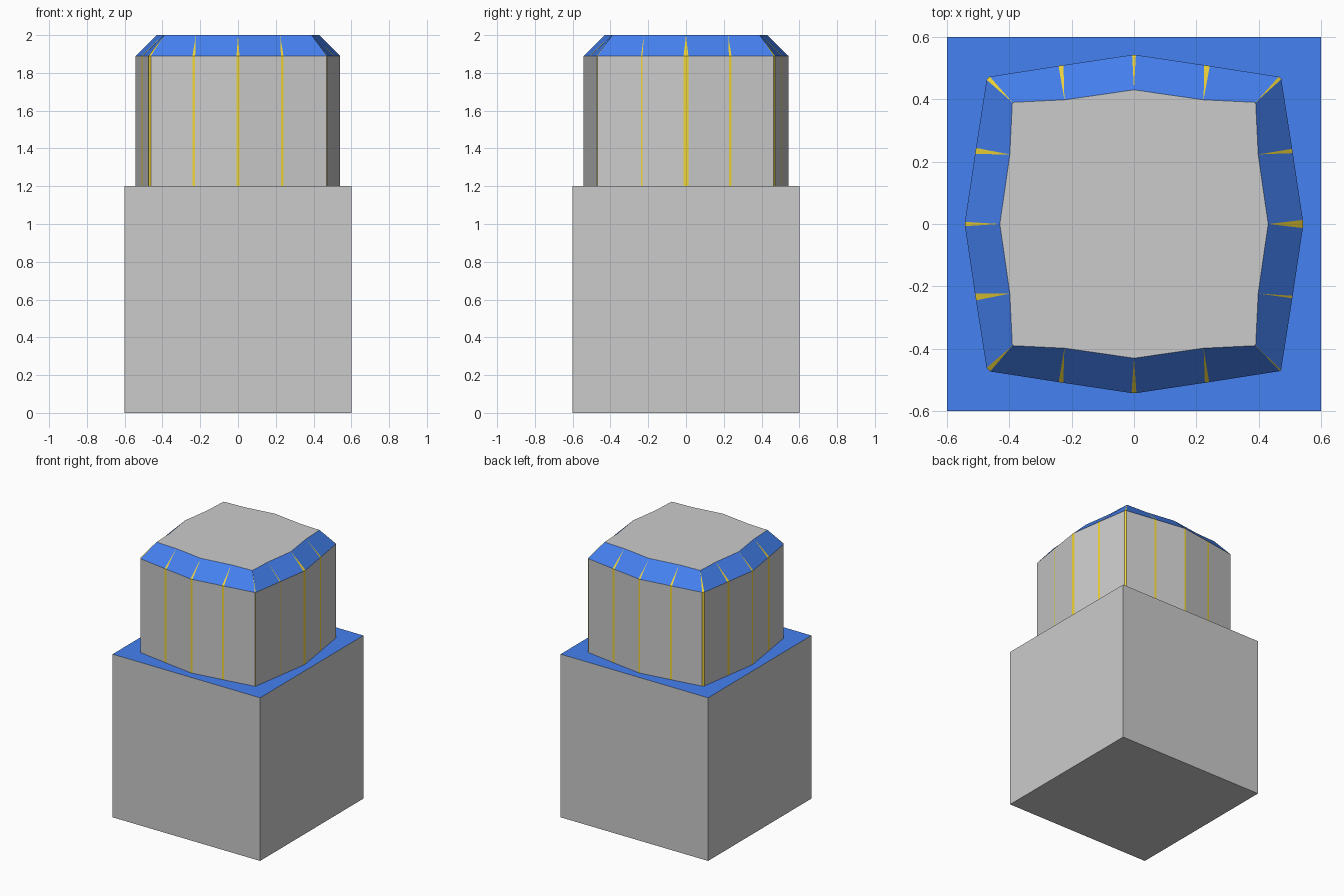
import bpy
from mathutils import Vector

if "Cube" in bpy.data.objects:
    bpy.data.objects.remove(bpy.data.objects["Cube"])

BLUE = (0.06, 0.22, 0.88, 1)
YELLOW = (0.86, 0.66, 0.04, 1)


def make(name, polys, color=None):
    """Mesh object from a list of polygons, with shared points welded by index."""
    index, verts, faces = {}, [], []
    for poly in polys:
        face = []
        for p in poly:
            key = tuple(round(c, 5) for c in p)
            if key not in index:
                index[key] = len(verts)
                verts.append(key)
            face.append(index[key])
        faces.append(face)
    me = bpy.data.meshes.new(name)
    me.from_pydata(verts, [], faces)
    me.update()
    ob = bpy.data.objects.new(name, me)
    bpy.context.collection.objects.link(ob)
    if color:
        mat = bpy.data.materials.new(name + "_colour")
        mat.diffuse_color = color
        mat.use_nodes = True
        mat.node_tree.nodes["Principled BSDF"].inputs["Base Color"].default_value = mat.diffuse_color
        me.materials.append(mat)
    return ob


def loop(quarter):
    """Repeat a quarter outline four times around z (counter-clockwise)."""
    pts = list(quarter)
    for _ in range(3):
        quarter = [(-y, x) for x, y in quarter]
        pts += quarter
    return [Vector(p) for p in pts]


def at(p, z):
    return (p[0], p[1], z)


H, Z0, Z1, Z2 = 0.6, 1.2, 1.89, 2.0
outer = loop([(0.543, 0), (0.508, 0.234), (0.471, 0.471), (0.234, 0.508)])
inner = loop([(0.43, 0), (0.398, 0.223), (0.39, 0.39), (0.223, 0.398)])
N = len(outer)

# trim width at each edge, counter-clockwise from +x
widths = [.026, .014, .014, .018, .012, .016, .018, .02,
          .014, .022, .02, .015, .016, .014, .006, .008]

# each outline corner is chamfered into two points by its trim strip
before, after, rim = [], [], []
for i, p in enumerate(outer):
    w = widths[i] / 2
    before.append(p + (outer[i - 1] - p).normalized() * w)
    after.append(p + (outer[(i + 1) % N] - p).normalized() * w)
    rim.append(p * (H / max(abs(p.x), abs(p.y))))

sides, slopes, shoulder, trim = [], [], [], []
for i in range(N):
    j = (i + 1) % N
    a, b = after[i], before[j]
    sides.append([at(a, Z0), at(b, Z0), at(b, Z1), at(a, Z1)])
    slopes.append([at(a, Z1), at(b, Z1), at(inner[j], Z2), at(inner[i], Z2)])
    shoulder.append([at(rim[i], Z0), at(rim[j], Z0), at(b, Z0), at(a, Z0)])
    c, d = before[i], after[i]
    shoulder.append([at(rim[i], Z0), at(d, Z0), at(c, Z0)])
    trim.append([at(c, Z0), at(d, Z0), at(d, Z1), at(c, Z1)])
    trim.append([at(c, Z1), at(d, Z1), at(inner[i], Z2)])

# square base block, open where the shoulder closes it
sq = [(-H, -H), (H, -H), (H, H), (-H, H)]
base = [[at(p, 0) for p in reversed(sq)]]
for i in range(4):
    p, q = sq[i], sq[(i + 1) % 4]
    base.append([at(p, 0), at(q, 0), at(q, Z0), at(p, Z0)])

make("base_block", base)
make("base_shoulder", shoulder, BLUE)
make("upper_walls", sides)
make("sloped_rim", slopes, BLUE)
make("edge_trim", trim, YELLOW)
make("top_panel", [[at(p, Z2) for p in inner]])
